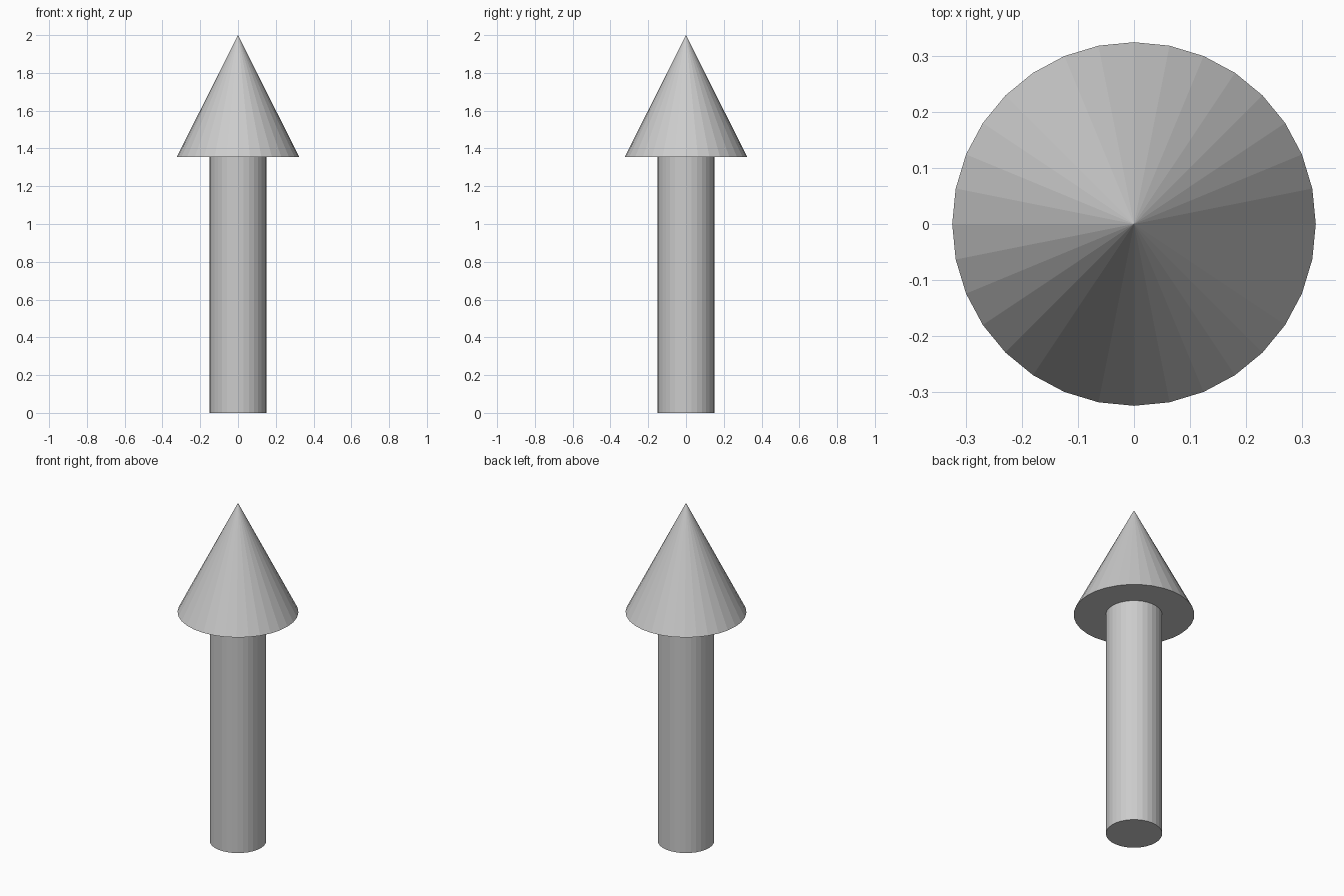
import bpy

if "Cube" in bpy.data.objects:
    bpy.data.objects.remove(bpy.data.objects["Cube"])

SIDES = 32
TOTAL = 2.0
NECK = 1.355  # height where the head meets the shaft


def tapered(name, r_bottom, r_top, z0, z1):
    bpy.ops.mesh.primitive_cone_add(
        vertices=SIDES, radius1=r_bottom, radius2=r_top,
        depth=z1 - z0, location=(0, 0, (z0 + z1) / 2))
    obj = bpy.context.object
    obj.name = obj.data.name = name
    return obj


# Straight round shaft
tapered("arrow_shaft", 0.151, 0.151, 0.0, NECK)

# Pointed head with flat underside
tapered("arrow_head", 0.324, 0.0, NECK, TOTAL)
